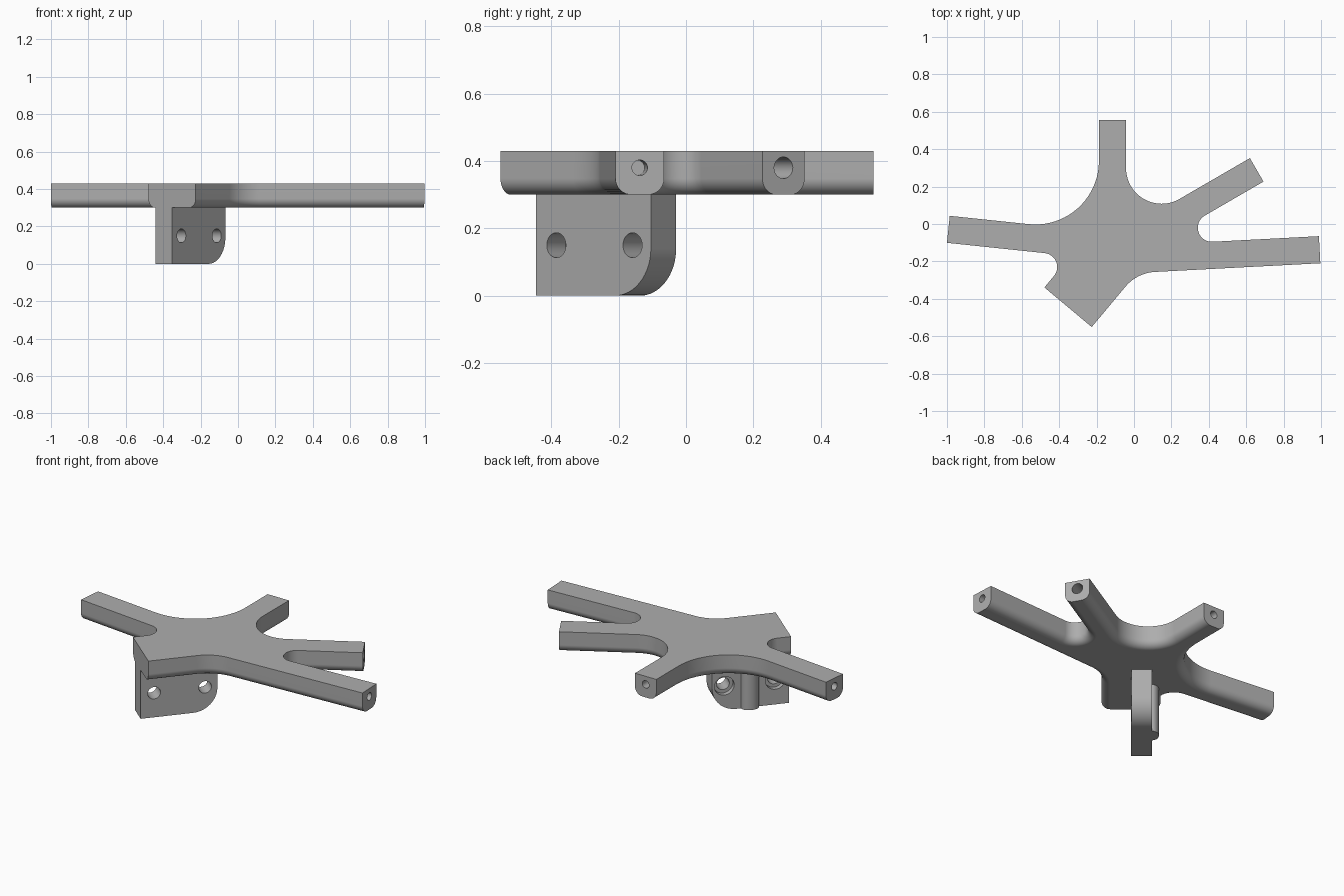
import bpy, bmesh, math
from mathutils import Vector, Matrix

cube = bpy.data.objects.get("Cube")
if cube:
    bpy.data.objects.remove(cube)

# One plain grey material
grey = bpy.data.materials.new("plain_grey")
grey.use_nodes = True
grey.diffuse_color = (0.42, 0.42, 0.42, 1)
grey.node_tree.nodes["Principled BSDF"].inputs["Base Color"].default_value = (0.42, 0.42, 0.42, 1)

TOP, UNDER, ROUND = 0.43, 0.30, 0.048


def make_object(name, bm):
    bmesh.ops.recalc_face_normals(bm, faces=bm.faces)
    mesh = bpy.data.meshes.new(name)
    bm.to_mesh(mesh)
    bm.free()
    mesh.materials.append(grey)
    obj = bpy.data.objects.new(name, mesh)
    bpy.context.collection.objects.link(obj)
    return obj


def meet(a, da, b, db):
    """Point where two lines cross."""
    t = (b - a).cross(db) / da.cross(db)
    return a + da * t


def fillet_path(start, d_in, end, d_out, radius, steps=20):
    """Straight edge, tangent arc, straight edge, with the normal at each point."""
    corner = meet(start, d_in, end, d_out)
    to_a, to_b = (start - corner).normalized(), (end - corner).normalized()
    half = to_a.angle(to_b) / 2
    centre = corner + (to_a + to_b).normalized() * radius / math.sin(half)
    ra = corner + to_a * radius / math.tan(half) - centre
    rb = corner + to_b * radius / math.tan(half) - centre
    sweep = math.atan2(ra.cross(rb), ra.dot(rb))
    arc = [Matrix.Rotation(sweep * i / steps, 2) @ ra for i in range(steps + 1)]
    # The arc centre lies outside the body, so inward is away from it
    pts = [(start, ra.normalized())]
    pts += [(centre + r, r.normalized()) for r in arc]
    pts += [(end, rb.normalized())]
    return pts


# Arm ends, counterclockwise: tip centre, outward direction in degrees, half width
ARMS = [
    ((-0.3525, -0.445), 230.1, 0.165),
    ((0.9925, -0.1375), 3.0, 0.0725),
    ((0.656, 0.2895), 30.1, 0.0725),
    ((-0.115, 0.557), 90.0, 0.0725),
    ((-0.9925, -0.0285), 174.0, 0.0725),
]
FILLETS = [0.22, 0.075, 0.19, 0.34, 0.075]


def arm_frame(arm):
    tip, deg, half = arm
    d = Vector((math.cos(math.radians(deg)), math.sin(math.radians(deg))))
    return Vector(tip), d, Vector((-d.y, d.x)), half


# Hub with five arms: rounded along the lower side edges, flat at the tips
outline = []
for i, radius in enumerate(FILLETS):
    tip_a, da, side_a, ha = arm_frame(ARMS[i])
    tip_b, db, side_b, hb = arm_frame(ARMS[(i + 1) % len(ARMS)])
    outline += fillet_path(tip_a + side_a * ha, da, tip_b - side_b * hb, db, radius)

bm = bmesh.new()
layers = [(TOP, 0)]
for k in range(9):
    a = math.pi / 2 * k / 8
    layers.append((UNDER + ROUND * (1 - math.sin(a)), ROUND * (1 - math.cos(a))))
rings = [[bm.verts.new((*(p + n * off), z)) for p, n in outline] for z, off in layers]
count = len(outline)
per_path = count // len(FILLETS)
for upper, lower in zip(rings, rings[1:]):
    for j in range(count):
        if j % per_path != per_path - 1:
            k = j + 1
            bm.faces.new((upper[j], upper[k], lower[k], lower[j]))
for j in range(per_path - 1, count, per_path):  # flat arm tips
    k = (j + 1) % count
    bm.faces.new([r[j] for r in rings] + [r[k] for r in reversed(rings)])
bm.faces.new(rings[0])
bm.faces.new(rings[-1])
hub = make_object("arm_hub", bm)


def prism(name, points, depth):
    """Extrude a closed 3D profile along a vector."""
    bm = bmesh.new()
    face = bm.faces.new([bm.verts.new(p) for p in points])
    res = bmesh.ops.extrude_face_region(bm, geom=[face], use_keep_orig=True)
    bmesh.ops.translate(bm, vec=depth, verts=[v for v in res["geom"] if isinstance(v, bmesh.types.BMVert)])
    return make_object(name, bm)


# Mounting tab hanging under the wide arm
along = Vector((0.6414, 0.7672, 0))
across = Vector((-along.y, along.x, 0))
base = Vector((-0.3525, -0.445, 0))
LENGTH, THICK, CORNER = 0.444, 0.117, 0.14
up = Vector((0, 0, 1))
profile = [(0, UNDER + 0.005), (0, 0)]
for i in range(17):
    a = math.pi / 2 * i / 16
    profile.append((LENGTH - CORNER + CORNER * math.sin(a), CORNER - CORNER * math.cos(a)))
profile.append((LENGTH, UNDER + 0.005))
tab = prism("mounting_tab", [base + along * s + up * z for s, z in profile], across * THICK)

# Rounded upright rib on the back of the tab
rib_points = []
for i in range(17):
    a = math.pi * i / 16
    rib_points.append(base + along * (0.225 + 0.052 * math.cos(a))
                      + across * (THICK - 0.002 + 0.04 * math.sin(a)))
rib = prism("tab_rib", rib_points, up * (UNDER + 0.005))


def drill(target, centre, axis, radius, depth):
    """Cut a round hole centred on a point."""
    bm = bmesh.new()
    bmesh.ops.create_cone(bm, cap_ends=True, segments=32, radius1=radius, radius2=radius, depth=depth * 2)
    bm.transform(Matrix.Translation(centre) @ up.rotation_difference(axis).to_matrix().to_4x4())
    cutter = make_object("hole_cutter", bm)
    cutter.hide_render = True
    cutter.hide_set(True)
    cutter.display_type = 'WIRE'
    mod = target.modifiers.new("hole", 'BOOLEAN')
    mod.operation, mod.solver, mod.object = 'DIFFERENCE', 'EXACT', cutter


# Sockets in the four arm tips
for arm, radius in zip(ARMS[1:], (0.023, 0.032, 0.023, 0.023)):
    tip, d, _, _ = arm_frame(arm)
    drill(hub, Vector((*tip, 0.38)), Vector((*d, 0)), radius, 0.16)

# Screw holes through the tab, counterbored at the back
for s in (0.078, 0.373):
    spot = base + along * s + up * 0.15
    drill(tab, spot, across, 0.037, 0.3)
    drill(tab, spot + across * THICK, across, 0.057, 0.03)

# Bake the cuts, drop the cutters, smooth the curved sides
bpy.context.view_layer.update()
graph = bpy.context.evaluated_depsgraph_get()
for obj in (hub, tab):
    baked = bpy.data.meshes.new_from_object(obj.evaluated_get(graph))
    obj.modifiers.clear()
    obj.data = baked
for obj in [o for o in bpy.data.objects if o.name.startswith("hole_cutter")]:
    bpy.data.objects.remove(obj)
for obj in (hub, tab, rib):
    bpy.ops.object.select_all(action='DESELECT')
    obj.select_set(True)
    bpy.context.view_layer.objects.active = obj
    bpy.ops.object.shade_smooth_by_angle(angle=math.radians(30))
    obj.modifiers.new("even_normals", 'WEIGHTED_NORMAL').keep_sharp = True
